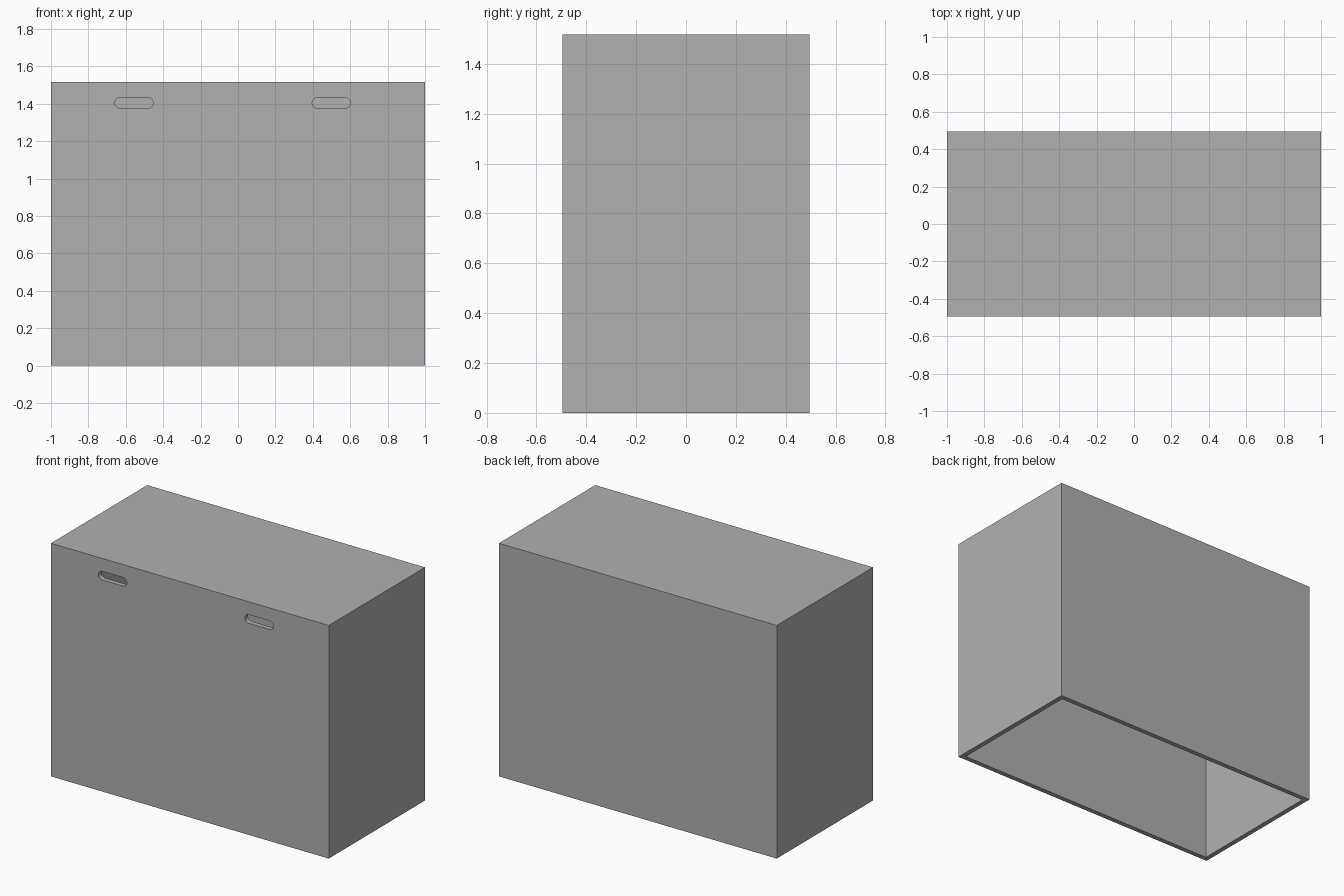
import bpy, bmesh, math
from mathutils import Matrix, Vector

if "Cube" in bpy.data.objects:
    bpy.data.objects.remove(bpy.data.objects["Cube"], do_unlink=True)

WIDTH, DEPTH, HEIGHT, WALL = 2.0, 0.99, 1.517, 0.032
SLOT_Z, SLOT_LENGTH, SLOT_RADIUS = 1.405, 0.205, 0.028

grey = bpy.data.materials.new("mid_grey")
grey.use_nodes = True
colour = (0.44, 0.44, 0.44, 1)
grey.diffuse_color = colour
grey.node_tree.nodes["Principled BSDF"].inputs["Base Color"].default_value = colour


def finish(name, bm):
    bmesh.ops.recalc_face_normals(bm, faces=bm.faces)
    mesh = bpy.data.meshes.new(name)
    bm.to_mesh(mesh)
    bm.free()
    mesh.materials.append(grey)
    obj = bpy.data.objects.new(name, mesh)
    bpy.context.collection.objects.link(obj)
    return obj


def box(name, size, bottom):
    bm = bmesh.new()
    place = Matrix.Translation((0, 0, bottom + size[2] / 2)) @ Matrix.Diagonal((*size, 1))
    bmesh.ops.create_cube(bm, size=1, matrix=place)
    return finish(name, bm)


def slot(name, x, steps=12):
    # Rounded slot profile pushed through the front wall
    bm = bmesh.new()
    half = SLOT_LENGTH / 2 - SLOT_RADIUS
    verts = []
    for side in (1, -1):
        for i in range(steps + 1):
            a = -math.pi / 2 + math.pi * i / steps
            verts.append(bm.verts.new((x + side * (half + SLOT_RADIUS * math.cos(a)),
                                       -DEPTH / 2 - 0.1,
                                       SLOT_Z + side * SLOT_RADIUS * math.sin(a))))
    face = bm.faces.new(verts)
    grown = bmesh.ops.extrude_face_region(bm, geom=[face])["geom"]
    moved = [v for v in grown if isinstance(v, bmesh.types.BMVert)]
    bmesh.ops.translate(bm, verts=moved, vec=Vector((0, 0.1 + WALL + 0.1, 0)))
    return finish(name, bm)


# Hollow cover, open underneath, with two hand slots in the front
cover = box("cover_shell", (WIDTH, DEPTH, HEIGHT), 0)
cutters = [
    box("cavity_cutter", (WIDTH - 2 * WALL, DEPTH - 2 * WALL, HEIGHT - WALL + 0.2), -0.2),
    slot("right_slot_cutter", -0.556),
    slot("left_slot_cutter", 0.499),
]
bpy.ops.object.select_all(action="DESELECT")
bpy.context.view_layer.objects.active = cover
cover.select_set(True)
for cutter in cutters:
    cutter.hide_render = True
    cut = cover.modifiers.new(cutter.name, "BOOLEAN")
    cut.operation = "DIFFERENCE"
    cut.solver = "EXACT"
    cut.object = cutter
    bpy.ops.object.modifier_apply(modifier=cut.name)
    bpy.data.objects.remove(cutter, do_unlink=True)

bpy.ops.object.shade_smooth_by_angle(angle=math.radians(30))
